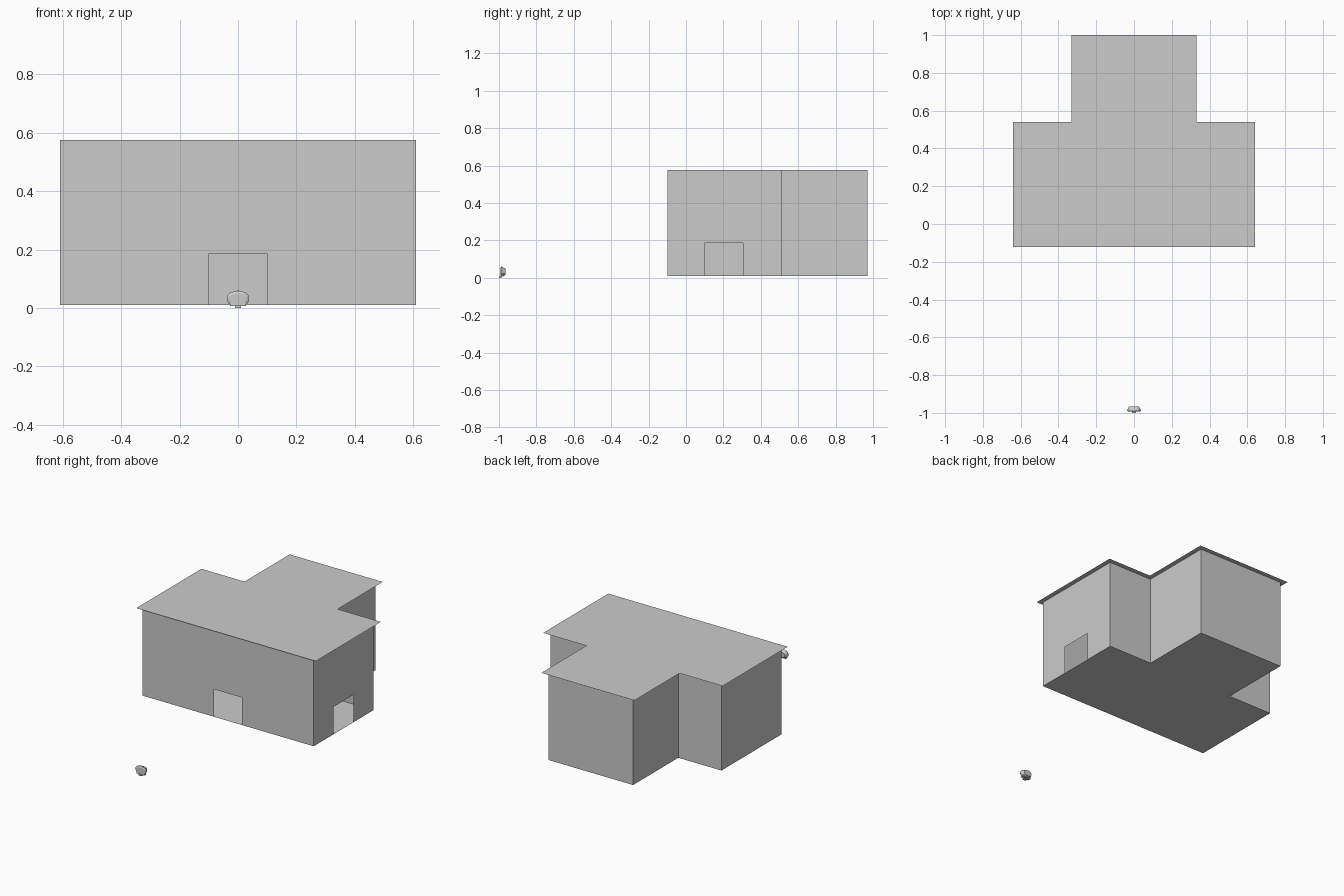
import bpy, math

if "Cube" in bpy.data.objects:
    bpy.data.objects.remove(bpy.data.objects["Cube"])

FLOOR, TOP, DOOR = 0.01, 0.575, 0.187


def add_mesh(name, verts, faces):
    mesh = bpy.data.meshes.new(name)
    mesh.from_pydata(verts, [], faces)
    mesh.update()
    obj = bpy.data.objects.new(name, mesh)
    bpy.context.collection.objects.link(obj)
    return obj


def t_plan(half_w, half_wing, front, mid, back):
    """Counter-clockwise T-shaped outline."""
    return [(-half_w, front), (half_w, front), (half_w, mid), (half_wing, mid),
            (half_wing, back), (-half_wing, back), (-half_wing, mid), (-half_w, mid)]


def slab(name, plan, z, up):
    order = list(range(len(plan)))
    add_mesh(name, [(x, y, z) for x, y in plan], [order if up else order[::-1]])


def wall(name, a, b, door=None):
    """Upright sheet from a to b; door = start and end distance along it."""
    length = math.dist(a, b)
    profile = [(0, FLOOR)]
    if door:
        d0, d1 = door
        profile += [(d0, FLOOR), (d0, DOOR), (d1, DOOR), (d1, FLOOR)]
    profile += [(length, FLOOR), (length, TOP), (0, TOP)]
    verts = [(a[0] + (b[0] - a[0]) * s / length,
              a[1] + (b[1] - a[1]) * s / length, z) for s, z in profile]
    add_mesh(name, verts, [list(range(len(verts)))])


# House shell: floor, walls with open doorways, overhanging flat roof
plan = t_plan(0.61, 0.302, -0.10, 0.51, 0.97)
slab("floor", plan, FLOOR, False)
doors = {0: (0.51, 0.71), 1: (0.20, 0.405)}
for i, corner in enumerate(plan):
    wall("wall_%d" % i, corner, plan[(i + 1) % len(plan)], doors.get(i))
slab("roof", t_plan(0.64, 0.332, -0.122, 0.541, 1.0), TOP, True)

# Small rounded object standing in front: tapered oval body
N = 12
rings = [(-0.993, 0.030, 0.018), (-0.989, 0.039, 0.025), (-0.982, 0.036, 0.025),
         (-0.965, 0.027, 0.018)]
verts, faces = [], []
for y, rx, rz in rings:
    for k in range(N):
        t = 2 * math.pi * (k + 0.5) / N
        c, s = math.cos(t), math.sin(t)
        verts.append((rx * math.copysign(abs(c) ** 0.8, c), y,
                      0.032 + rz * math.copysign(abs(s) ** 0.8, s)))
for r in range(len(rings) - 1):
    for k in range(N):
        j = (k + 1) % N
        faces.append((r * N + k, r * N + j, (r + 1) * N + j, (r + 1) * N + k))
faces += [list(range(N))[::-1], list(range((len(rings) - 1) * N, len(rings) * N))]
body = add_mesh("small_body", verts, [f[::-1] for f in faces])


def box(name, center, size):
    bpy.ops.mesh.primitive_cube_add(size=1, location=center)
    obj = bpy.context.object
    obj.name = name
    obj.scale = size


# Foot, front lip and top knob of the small object
box("small_foot", (0, -0.984, 0.012), (0.056, 0.018, 0.012))
box("small_lip", (0, -0.993, 0.004), (0.022, 0.014, 0.008))
box("small_knob", (0, -0.986, 0.057), (0.006, 0.006, 0.006))
